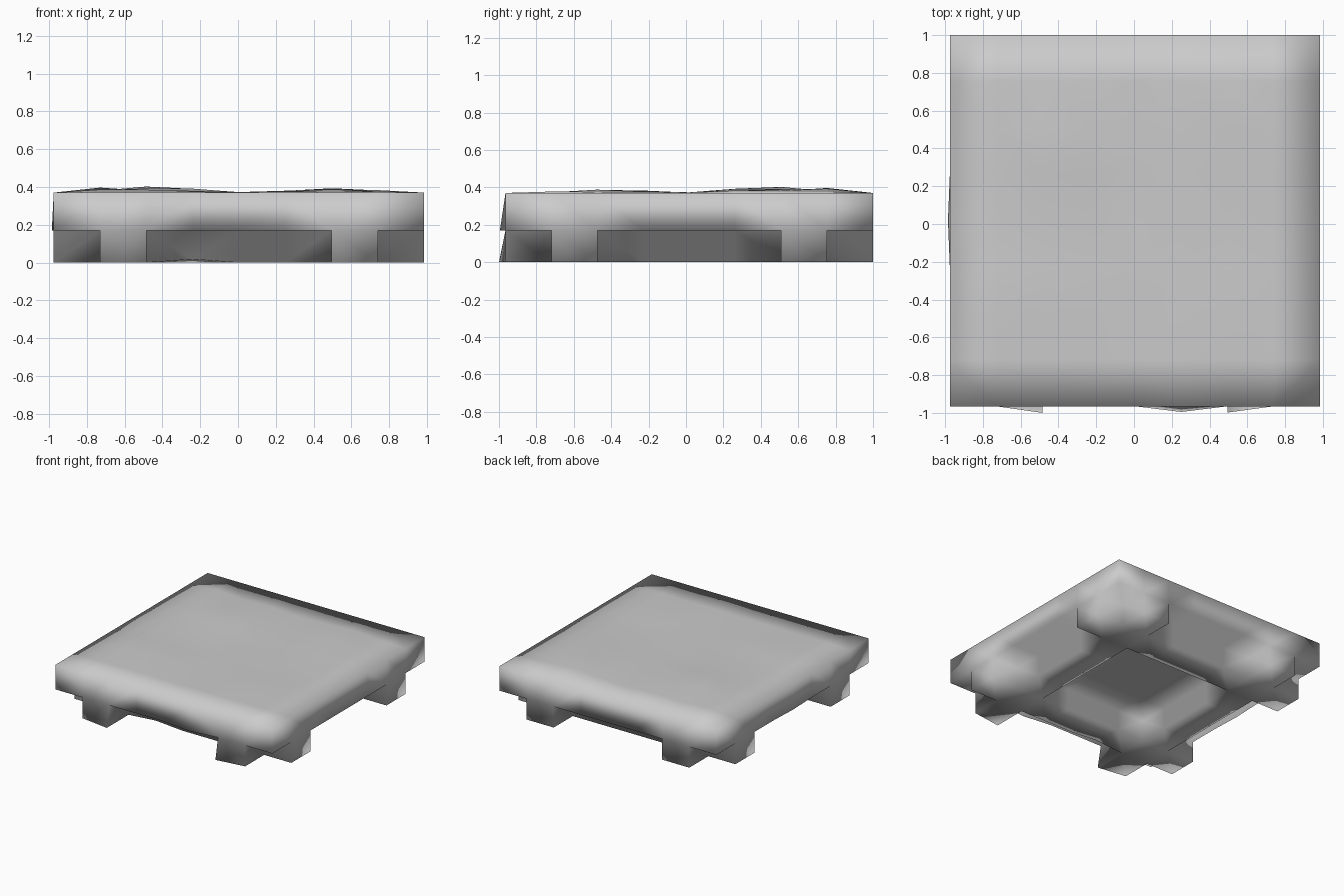
import bpy, bmesh, random

if "Cube" in bpy.data.objects:
    bpy.data.objects.remove(bpy.data.objects["Cube"])

random.seed(4)
N = 8
XS = [-0.975 + 1.96 * i / N for i in range(N + 1)]
YS = [-0.965 + 1.965 * i / N for i in range(N + 1)]
ZS = [0.0, 0.17, 0.37]

# Unevenness of the worn top along each axis
BUMP_X = [0, .028, .035, .022, .004, .015, .04, .016, 0]
BUMP_Y = [0, .008, .03, .015, .004, .025, .036, .028, 0]

# Small dents on the sides, keyed by grid point
DENTS = {(2, 0, 0): (0, -.035, 0), (5, 0, 1): (0, -.03, 0),
         (6, 0, 0): (0, -.033, 0), (0, 4, 1): (-.01, 0, 0),
         (3, 1, 0): (0, 0, .018), (3, 1, 1): (0, 0, .025)}


def filled(i, j, k):
    """Deck layer is solid; base layer is a ring with notched corner feet."""
    if not (0 <= i < N and 0 <= j < N and 0 <= k < 2):
        return False
    if k == 1:
        return True
    lo, hi = sorted((abs(i - 3.5), abs(j - 3.5)))
    return hi == 2.5 or (hi == 3.5 and lo == 2.5)


def position(i, j, k):
    x, y, z = XS[i], YS[j], ZS[k]
    if k == 2:
        z += min(BUMP_X[i], BUMP_Y[j]) * random.uniform(0.3, 1.0)
    dx, dy, dz = DENTS.get((i, j, k), (0, 0, 0))
    return x + dx, y + dy, z + dz


bm = bmesh.new()
cache = {}


def vert(key):
    if key not in cache:
        cache[key] = bm.verts.new(position(*key))
    return cache[key]


# Skin every exposed cell side with a quad
for i in range(N):
    for j in range(N):
        for k in range(2):
            if not filled(i, j, k):
                continue
            for axis in range(3):
                for side in (0, 1):
                    n = [i, j, k]
                    n[axis] += 2 * side - 1
                    if filled(*n):
                        continue
                    u, v = (axis + 1) % 3, (axis + 2) % 3
                    ring = []
                    for a, b in ((0, 0), (1, 0), (1, 1), (0, 1)):
                        c = [i, j, k]
                        c[axis] += side
                        c[u] += a
                        c[v] += b
                        ring.append(vert(tuple(c)))
                    bm.faces.new(ring if side else ring[::-1])

bmesh.ops.triangulate(bm, faces=bm.faces[:])
for f in bm.faces:
    f.smooth = True

# Low platform: deck, ring base and feet in one soft-shaded shell
mesh = bpy.data.meshes.new("platform")
bm.to_mesh(mesh)
bm.free()
bpy.context.collection.objects.link(bpy.data.objects.new("platform", mesh))
